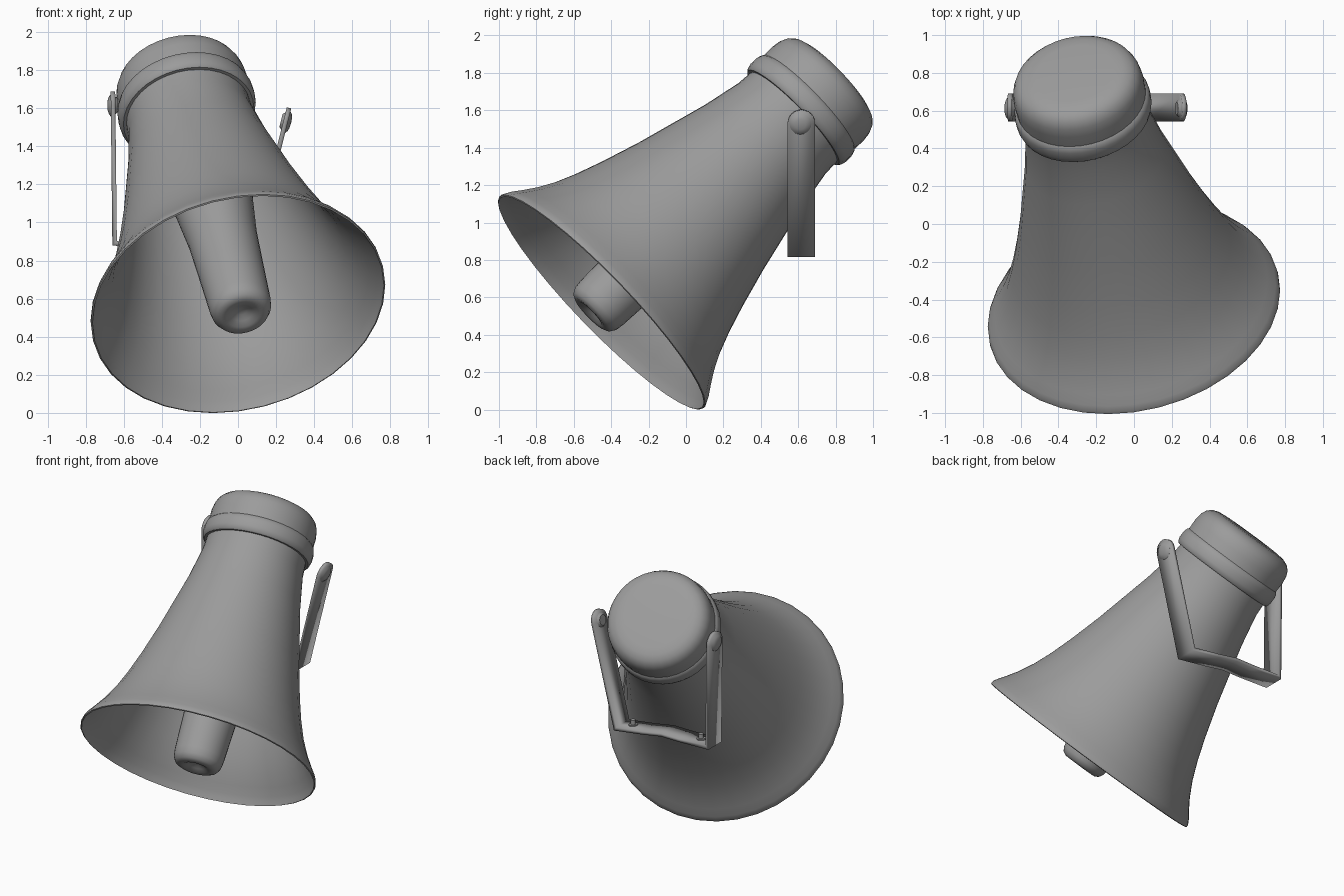
import bpy, bmesh, math
from mathutils import Vector

if "Cube" in bpy.data.objects:
    bpy.data.objects.remove(bpy.data.objects["Cube"])

AXIS = Vector((-0.18, 0.71, 0.684)).normalized()    # mouth -> rear
MOUTH = Vector((0.0, -0.45, 0.575))
Y = 0.617                                           # bracket centre line

GREY = bpy.data.materials.new("dark_grey")
GREY.diffuse_color = (0.33, 0.33, 0.33, 1)
GREY.use_nodes = True
GREY.node_tree.nodes["Principled BSDF"].inputs["Base Color"].default_value = GREY.diffuse_color


def finish(bm, name, angle=35):
    bmesh.ops.recalc_face_normals(bm, faces=bm.faces)
    me = bpy.data.meshes.new(name)
    bm.to_mesh(me)
    bm.free()
    me.materials.append(GREY)
    ob = bpy.data.objects.new(name, me)
    bpy.context.collection.objects.link(ob)
    bpy.ops.object.select_all(action='DESELECT')
    ob.select_set(True)
    bpy.context.view_layer.objects.active = ob
    bpy.ops.object.shade_smooth_by_angle(angle=math.radians(angle))
    return ob


def revolve(name, profile, origin, axis, seg=36):
    """Spin (distance along axis, radius) points about an axis."""
    rot = Vector(axis).to_track_quat('Z', 'Y')
    bm = bmesh.new()
    rings = []
    for t, r in profile:
        n = 1 if r == 0 else seg
        rings.append([bm.verts.new(Vector(origin) + rot @ Vector(
            (r * math.cos(2 * math.pi * i / seg), r * math.sin(2 * math.pi * i / seg), t)))
            for i in range(n)])
    for a, b in zip(rings, rings[1:]):
        for i in range(seg):
            j = (i + 1) % seg
            if len(a) == 1:
                bm.faces.new((a[0], b[i], b[j]))
            elif len(b) == 1:
                bm.faces.new((a[i], a[j], b[0]))
            else:
                bm.faces.new((a[i], a[j], b[j], b[i]))
    return finish(bm, name)


# Flared horn: outer wall, rolled lip, inner wall
outer = [(1.48, 0.33), (1.36, 0.336), (1.15, 0.376), (0.95, 0.426), (0.75, 0.476),
         (0.53, 0.54), (0.38, 0.59), (0.26, 0.638), (0.16, 0.69), (0.09, 0.735),
         (0.04, 0.77), (0.012, 0.785)]
lip = [(-0.002, 0.786), (-0.006, 0.778)]
inner = [(t + 0.008, r - 0.018) for t, r in reversed(outer)]
revolve("horn", outer + lip + inner, MOUTH, AXIS)

# Central tapered tube with a dimpled nose
revolve("centre_tube", [(1.42, 0.3), (1.2, 0.265), (0.95, 0.233), (0.75, 0.208), (0.5, 0.183),
                        (0.25, 0.173), (0.0, 0.164), (-0.045, 0.158), (-0.075, 0.141),
                        (-0.088, 0.115), (-0.086, 0.085), (-0.07, 0.055), (-0.055, 0.025),
                        (-0.052, 0)], MOUTH + Vector((0.01, 0, -0.004)), AXIS)

# Driver housing and the band round it
revolve("rear_cap", [(1.47, 0), (1.47, 0.345), (1.63, 0.35), (1.68, 0.343), (1.715, 0.328),
                     (1.742, 0.3), (1.757, 0.26), (1.762, 0.21), (1.764, 0)], MOUTH, AXIS)
revolve("band", [(1.445, 0.32), (1.445, 0.348), (1.455, 0.358), (1.48, 0.365), (1.525, 0.365),
                 (1.55, 0.358), (1.56, 0.348), (1.56, 0.33)], MOUTH, AXIS)

# U bracket: a strip along an (x, z) path with round ends
left_pin, right_pin = Vector((-0.656, 1.615)), Vector((0.25, 1.53))
left_foot, right_foot = Vector((-0.648, 0.89)), Vector((0.075, 0.83))
half = 0.074


def round_end(pin, foot):
    d = (pin - foot).normalized()
    return [(pin + d * half * math.sin(a), max(half * math.cos(a), 0.004))
            for a in (math.pi / 2 * k / 6 for k in range(7))]


base = [left_foot.lerp(right_foot, f) + Vector((0, h))
        for f, h in ((0, 0), (0.3, 0.012), (0.5, 0.025), (0.7, 0.012), (1, 0))]
path = round_end(left_pin, left_foot)[::-1] + [(p, half) for p in base] + \
    round_end(right_pin, right_foot)
bm = bmesh.new()
rows = [[bm.verts.new((p.x, Y + s * w, p.y)) for s in (-1, 1)] for p, w in path]
for a, b in zip(rows, rows[1:]):
    bm.faces.new((a[0], a[1], b[1], b[0]))
bracket = finish(bm, "bracket")
mod = bracket.modifiers.new("thickness", 'SOLIDIFY')
mod.thickness, mod.offset, mod.use_even_offset = 0.024, 0, True

# Domed pivot bolts at the arm ends
dome = [(-0.025, 0), (-0.025, 0.035), (0, 0.058), (0.012, 0.058), (0.022, 0.046), (0.028, 0.028), (0.03, 0)]
for side, pin, axis in (("left", left_pin, (-1, 0, 0)), ("right", right_pin, (0.97, 0, -0.24))):
    revolve(side + "_pivot_bolt", dome, (pin.x, Y - 0.005, pin.y), axis, 20)

# Small mounting studs on the bracket base
for side, f in (("left", 0.13), ("right", 0.87)):
    p = left_foot.lerp(right_foot, f)
    revolve(side + "_stud", [(0, 0), (0, 0.03), (0.025, 0.03), (0.025, 0.017), (0.055, 0.017), (0.055, 0)],
            (p.x, Y, p.y), (0.1, 0, 1), 12)
